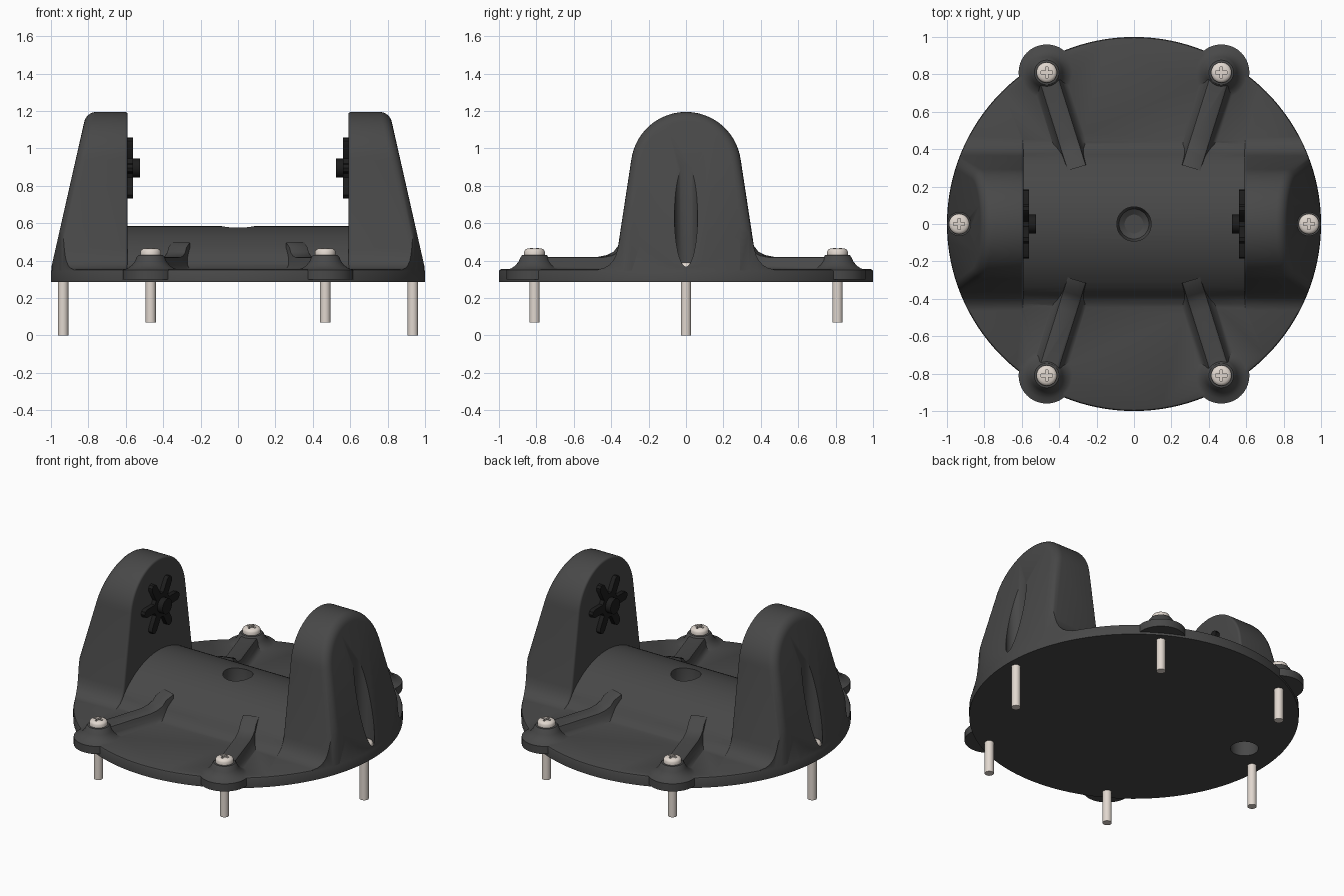
import bpy, bmesh
from math import sin, cos, pi, radians, asin

if "Cube" in bpy.data.objects:
    bpy.data.objects.remove(bpy.data.objects["Cube"])


def material(name, rgb):
    m = bpy.data.materials.new(name)
    m.diffuse_color = (*rgb, 1)
    m.use_nodes = True
    m.node_tree.nodes["Principled BSDF"].inputs["Base Color"].default_value = m.diffuse_color
    return m


DARK = material("dark_plastic", (0.065, 0.065, 0.065))
BLACK = material("black_rubber", (0.012, 0.012, 0.012))
STEEL = material("pale_steel", (0.75, 0.68, 0.62))


def loft(name, rings, mat, bevels=()):
    """Skin a list of closed rings, cap both ends; bevels = (ring index, width)."""
    bm = bmesh.new()
    vs = [[bm.verts.new(p) for p in r] for r in rings]
    n = len(rings[0])
    for a, b in zip(vs, vs[1:]):
        for i in range(n):
            j = (i + 1) % n
            bm.faces.new((a[i], a[j], b[j], b[i]))
    bm.faces.new(vs[0])
    bm.faces.new(vs[-1])
    bmesh.ops.recalc_face_normals(bm, faces=bm.faces)
    rims = [([bm.edges.get((vs[k][i], vs[k][i + 1])) for i in range(n - 1)], w) for k, w in bevels]
    for edges, w in rims:
        bmesh.ops.bevel(bm, geom=edges, offset=w, segments=5, profile=0.5, affect='EDGES')
    bmesh.ops.recalc_face_normals(bm, faces=bm.faces)
    me = bpy.data.meshes.new(name)
    bm.to_mesh(me)
    bm.free()
    ob = bpy.data.objects.new(name, me)
    bpy.context.collection.objects.link(ob)
    me.materials.append(mat)
    return ob


def lathe(name, profile, x, y, mat, segs=40):
    return loft(name, [[(x + r * cos(2 * pi * i / segs), y + r * sin(2 * pi * i / segs), z)
                        for i in range(segs)] for r, z in profile], mat)


def boolean(target, other, op):
    m = target.modifiers.new("bool", 'BOOLEAN')
    m.operation, m.solver, m.object = op, 'EXACT', other
    bpy.context.view_layer.objects.active = target
    bpy.ops.object.modifier_apply(modifier=m.name)
    bpy.data.objects.remove(other, do_unlink=True)


def mirrored(half):
    """Half profile ending on the centre line -> full profile."""
    return half + [(-y, z) for y, z in reversed(half[:-1])]


# base disc
housing = lathe("housing", [(1, 0.285), (1, 0.343), (0.996, 0.351), (0.988, 0.355)], 0, 0, DARK, 128)

# arched saddle between the pillars
R, end = 0.495, asin(0.36 / 0.495)
half = [(0.455, 0.30), (0.455, 0.352), (0.425, 0.362), (0.40, 0.378), (0.38, 0.40)]
half += [(R * sin(end * (1 - i / 14)), 0.585 - R + R * cos(end * (1 - i / 14))) for i in range(15)]
prof = mirrored(half)
boolean(housing, loft("saddle", [[(x, y, z) for y, z in prof] for x in (-0.7, 0.7)], DARK), 'UNION')

# two pillars: rounded arch with a sloping outer face, clipped to the disc
half = [(0.47, 0.29), (0.47, 0.353), (0.435, 0.362), (0.41, 0.378), (0.39, 0.40),
        (0.375, 0.43), (0.365, 0.465)]
a0 = radians(8.6)
half += [(0.295 * cos(a0 + (pi / 2 - a0) * i / 20), 0.9 + 0.295 * sin(a0 + (pi / 2 - a0) * i / 20))
         for i in range(21)]
prof = mirrored(half)
for s in (-1, 1):
    pillar = loft("pillar", [[(s * 0.59, y, z) for y, z in prof],
                             [(s * (1 - 0.226 * (z - 0.355)), y, z) for y, z in prof]],
                  DARK, [(0, 0.014), (1, 0.05)])
    boolean(pillar, lathe("clip", [(0.998, 0.1), (0.998, 1.5)], 0, 0, DARK, 128), 'INTERSECT')
    boolean(housing, pillar, 'UNION')

# four ribs and flared screw bosses
for sx in (-1, 1):
    for sy in (-1, 1):
        rings = []
        for y, top in ((0.30, 0.50), (0.355, 0.475), (0.375, 0.448), (0.41, 0.43), (0.46, 0.42), (0.81, 0.42)):
            cx = 0.325 + (y - 0.36) * 0.315
            sec = [(0.10, 0.30), (0.10, 0.35), (0.08, 0.358), (0.064, 0.375), (0.055, 0.40),
                   (0.048, top - 0.004), (0.04, top)]
            sec += [(-w, z) for w, z in reversed(sec)]
            rings.append([(sx * (cx + w), sy * (y - w * 0.3), z) for w, z in sec])
        boolean(housing, loft("rib", rings, DARK), 'UNION')
        boss = lathe("boss", [(0.15, 0.30), (0.15, 0.351), (0.122, 0.36), (0.10, 0.376), (0.084, 0.397),
                              (0.074, 0.42), (0.066, 0.429), (0.058, 0.431)], sx * 0.467, sy * 0.81, DARK)
        boolean(housing, boss, 'UNION')

# screw grooves in the outer faces, centre hole and offset hole underneath
for s in (-1, 1):
    boolean(housing, lathe("groove", [(0.062, 0.353), (0.062, 1.4)], s * 0.935, 0, DARK), 'DIFFERENCE')
boolean(housing, lathe("hole", [(0.05, 0.40), (0.08, 0.42), (0.092, 0.46), (0.092, 0.8)], 0, 0, DARK), 'DIFFERENCE')
boolean(housing, lathe("hole", [(0.085, 0.1), (0.085, 0.5)], -0.765, 0.13, DARK), 'DIFFERENCE')


# cross-head screws
def screw(name, x, y, bottom, seat):
    ob = lathe(name, [(0.028, bottom), (0.028, seat), (0.055, seat), (0.055, seat + 0.018),
                      (0.05, seat + 0.027), (0.04, seat + 0.033), (0.02, seat + 0.036)], x, y, STEEL, 32)
    for w, d in ((0.03, 0.007), (0.007, 0.03)):
        ring = [(x - w, y - d), (x + w, y - d), (x + w, y + d), (x - w, y + d)]
        slot = loft("slot", [[(*p, z) for p in ring] for z in (seat + 0.012, seat + 0.1)], STEEL)
        boolean(ob, slot, 'DIFFERENCE')


for s in (-1, 1):
    screw("long_screw", s * 0.935, 0, 0.0, 0.355)
    for t in (-1, 1):
        screw("short_screw", s * 0.467, t * 0.81, 0.07, 0.431)

# six-armed star couplings with hubs on the inner faces
star = []
for k in range(6):
    a = k * pi / 3
    for u, v in ((0.075, -0.028), (0.16, -0.027), (0.178, -0.018), (0.185, 0),
                 (0.178, 0.018), (0.16, 0.027), (0.075, 0.028)):
        star.append((u * cos(a) - v * sin(a), 0.895 + u * sin(a) + v * cos(a)))
hub = [(0.05 * cos(2 * pi * i / 32), 0.895 + 0.05 * sin(2 * pi * i / 32)) for i in range(32)]
for s in (-1, 1):
    loft("star_coupling", [[(s * x, y, z) for y, z in star] for x in (0.562, 0.60)], BLACK)
    loft("star_hub", [[(s * x, y, z) for y, z in hub] for x in (0.524, 0.60)], BLACK)

# smooth shading with crisp edges
bpy.ops.object.select_all(action='SELECT')
bpy.context.view_layer.objects.active = housing
bpy.ops.object.shade_smooth_by_angle(angle=radians(32))
